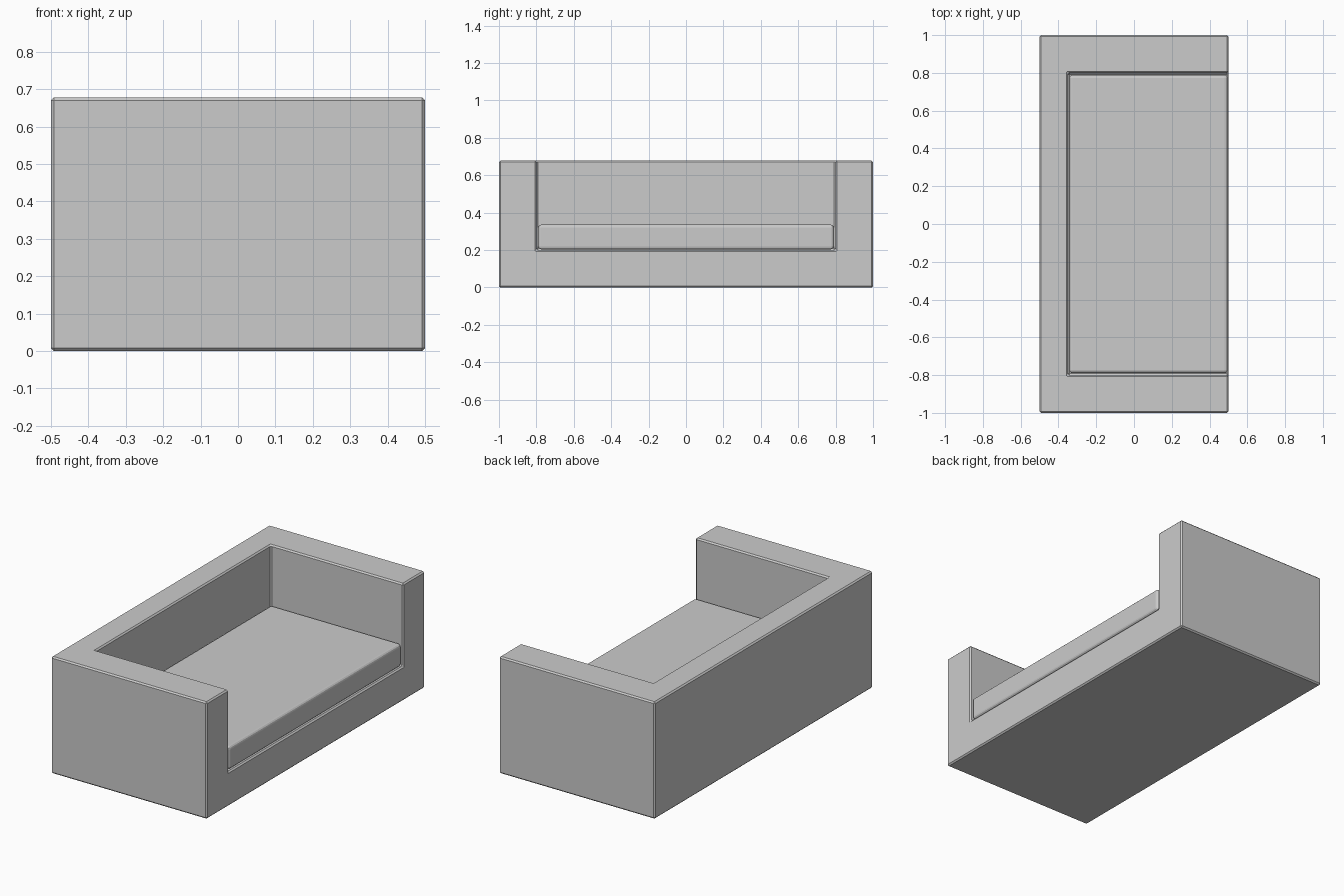
import bpy

if "Cube" in bpy.data.objects:
    bpy.data.objects.remove(bpy.data.objects["Cube"])


def box(name, lo, hi):
    """Axis-aligned box from two corner points."""
    bpy.ops.mesh.primitive_cube_add(size=1, location=[(a + b) / 2 for a, b in zip(lo, hi)])
    ob = bpy.context.object
    ob.name = name
    ob.scale = [b - a for a, b in zip(lo, hi)]
    bpy.ops.object.transform_apply(location=False, rotation=False, scale=True)
    return ob


def bevel(ob, width, segments):
    mod = ob.modifiers.new("Bevel", 'BEVEL')
    mod.width = width
    mod.segments = segments
    mod.limit_method = 'ANGLE'


# Sofa frame: one block with arms, back and base
frame = box("sofa_frame", (-0.5, -1, 0), (0.5, 1, 0.678))

# Recess between the arms, open at the front (+x) and the top
cutter = box("recess_cutter", (-0.35, -0.8, 0.2), (0.8, 0.8, 1.0))
cutter.hide_render = True
cutter.hide_viewport = True
cutter.display_type = 'WIRE'
cut = frame.modifiers.new("Recess", 'BOOLEAN')
cut.operation = 'DIFFERENCE'
cut.solver = 'EXACT'
cut.object = cutter
bevel(frame, 0.008, 1)

# Seat cushion
cushion = box("seat_cushion", (-0.342, -0.79, 0.204), (0.496, 0.79, 0.336))
bevel(cushion, 0.016, 3)
